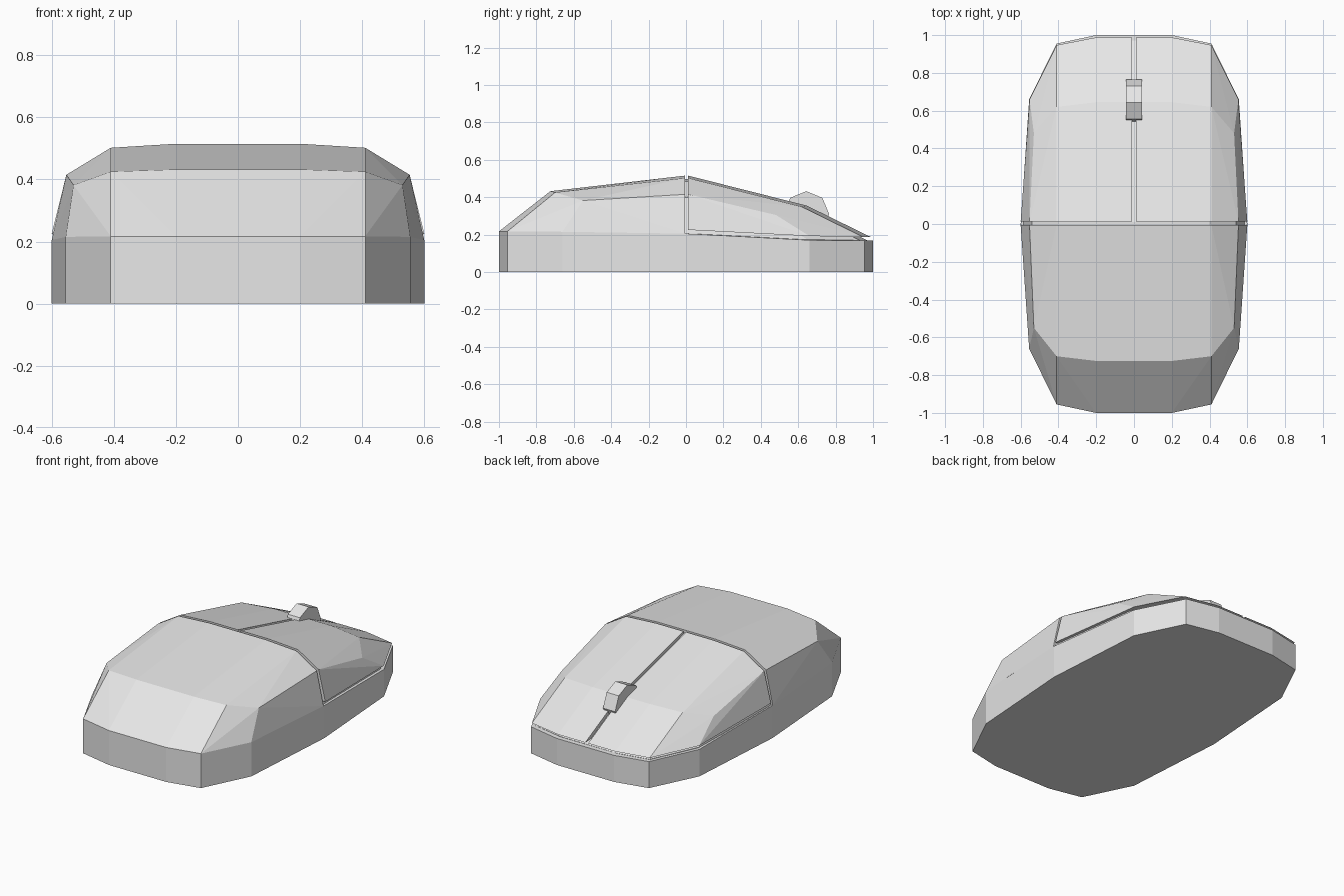
import bpy
import bmesh
from mathutils import Vector

default = bpy.data.objects.get("Cube")
if default:
    bpy.data.objects.remove(default, do_unlink=True)

grey = bpy.data.materials.new("grey plastic")
grey.use_nodes = True
tone = (0.8, 0.8, 0.8, 1)
grey.diffuse_color = tone
grey.node_tree.nodes["Principled BSDF"].inputs["Base Color"].default_value = tone


def finish(name, bm):
    bmesh.ops.recalc_face_normals(bm, faces=bm.faces)
    mesh = bpy.data.meshes.new(name)
    bm.to_mesh(mesh)
    bm.free()
    mesh.materials.append(grey)
    obj = bpy.data.objects.new(name, mesh)
    bpy.context.collection.objects.link(obj)
    return obj


def flip(points):
    return [(-x, y, z) for x, y, z in points]


def faceted_solid(name, points):
    """Closed faceted shell stretched over its corner points."""
    bm = bmesh.new()
    for p in points:
        bm.verts.new(p)
    res = bmesh.ops.convex_hull(bm, input=bm.verts)
    loose = {g for g in res["geom_interior"] + res["geom_unused"]
             if isinstance(g, bmesh.types.BMVert)}
    bmesh.ops.delete(bm, geom=list(loose), context="VERTS")
    bmesh.ops.dissolve_limit(bm, angle_limit=0.02, verts=bm.verts, edges=bm.edges)
    return finish(name, bm)


def prism(name, bottom, top):
    bm = bmesh.new()
    low = [bm.verts.new(p) for p in bottom]
    high = [bm.verts.new(p) for p in top]
    bm.faces.new(low)
    bm.faces.new(high)
    for i in range(len(low)):
        j = (i + 1) % len(low)
        bm.faces.new((low[i], low[j], high[j], high[i]))
    return finish(name, bm)


# Base slab with vertical walls, lower under the buttons
half = [(0.2, -1, 0.217), (0.41, -0.955, 0.217), (0.555, -0.66, 0.215),
        (0.6, 0, 0.205), (0.555, 0.66, 0.17), (0.41, 0.955, 0.167), (0.2, 1, 0.167)]
rim = half + flip(half)[::-1]
prism("base", [(x, y, 0) for x, y, z in rim], rim)

# Palm shell
palm = half[:3] + [(0.6, -0.006, 0.205),
                   (0.2, -0.725, 0.432), (0.41, -0.7, 0.425), (0.53, -0.55, 0.382),
                   (0.2, -0.006, 0.515), (0.41, -0.006, 0.502), (0.553, -0.006, 0.415)]
faceted_solid("palm_shell", palm + flip(palm))

# Two button caps, separated by grooves
gap = 0.012
cap = [(0.6, gap, 0.225), (0.553, 0.66, 0.192), (0.41, 0.947, 0.187), (0.2, 0.988, 0.187),
       (0.2, gap, 0.515), (0.41, gap, 0.502), (0.553, gap, 0.415),
       (0.2, 0.645, 0.355), (0.41, 0.62, 0.348), (0.53, 0.48, 0.305)]
seam = [(0.01, gap, 0.515), (0.01, 0.645, 0.355), (0.01, 0.988, 0.187), (0.01, gap, 0.225)]
faceted_solid("left_button", cap + seam)
faceted_solid("right_button", flip(cap + seam))

# Recessed core that shows at the bottom of the grooves
core = [(x * 0.975, y * 0.982, z - 0.018) for x, y, z in cap]
core += [(x, -0.03, z) for x, y, z in core if y < gap]
core += [(x, y, 0.15) for x, y, z in core[:4]]
faceted_solid("groove_core", core + flip(core))

# Eight-sided scroll wheel
bm = bmesh.new()
bmesh.ops.create_cone(bm, cap_ends=True, segments=8, radius1=0.122, radius2=0.122, depth=0.084)
wheel_obj = finish("scroll_wheel", bm)
wheel_obj.rotation_euler.y = 1.5708
wheel_obj.location = Vector((0, 0.643, 0.31))
